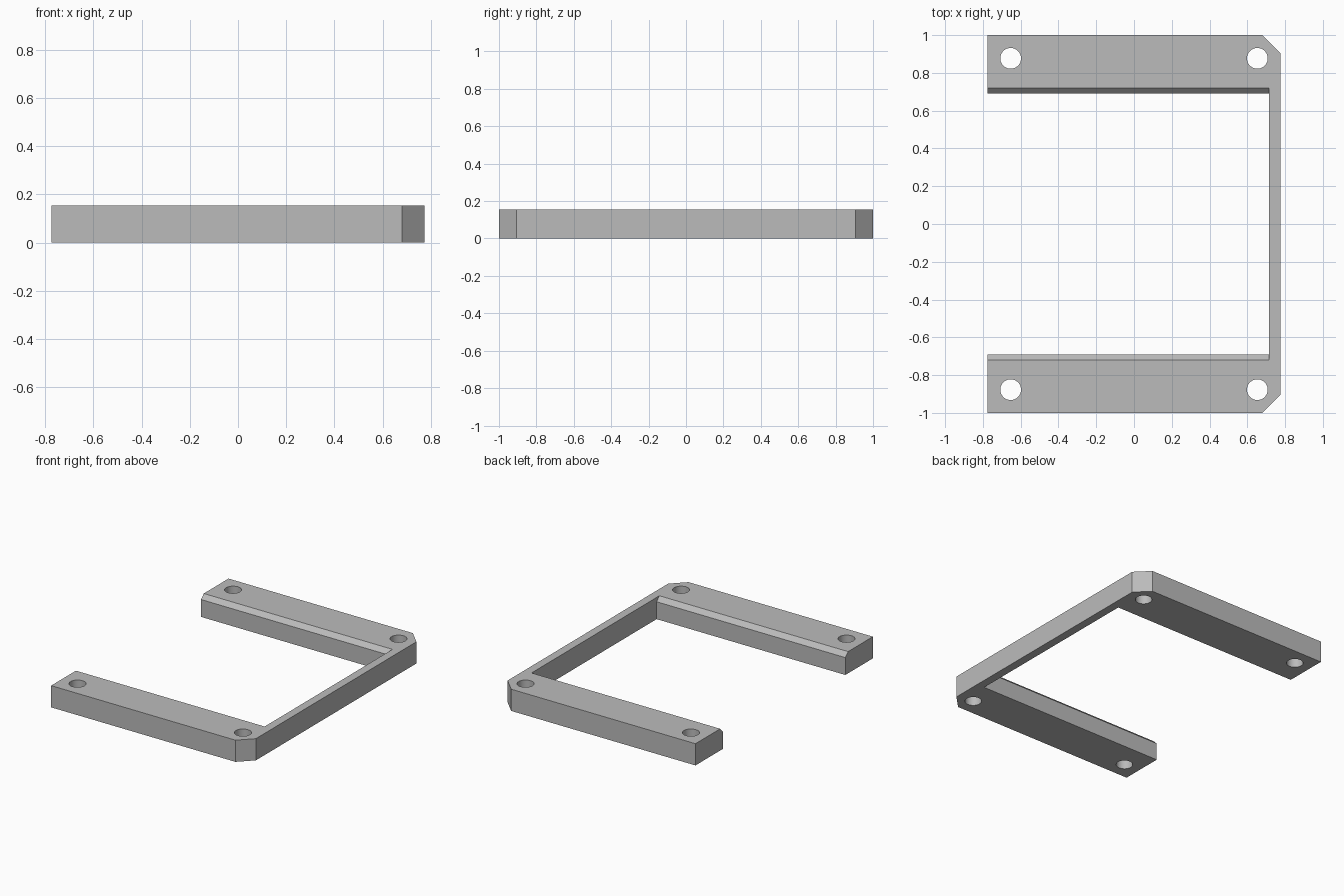
import bpy
import bmesh
from mathutils import Vector

cube = bpy.data.objects.get("Cube")
if cube:
    bpy.data.objects.remove(cube, do_unlink=True)

HX, HY, H = 0.775, 1.0, 0.155      # half sizes and height
CORNER = 0.095                     # corner cut on the wall side
WALL_X = 0.715                     # inner face of the thin wall
GAP, BEVEL = 0.69, 0.031           # half gap between arms, inner edge bevel
HOLE_X, HOLE_Y, HOLE_R = 0.653, 0.877, 0.055

grey = bpy.data.materials.new("grey")
grey.use_nodes = True
colour = (0.5, 0.5, 0.5, 1)
grey.diffuse_color = colour
grey.node_tree.nodes["Principled BSDF"].inputs["Base Color"].default_value = colour


def prism(name, points, offset):
    """Solid made by sweeping a flat outline along an offset."""
    bm = bmesh.new()
    face = bm.faces.new([bm.verts.new(p) for p in points])
    swept = bmesh.ops.extrude_face_region(bm, geom=[face], use_keep_orig=True)
    verts = [g for g in swept["geom"] if isinstance(g, bmesh.types.BMVert)]
    bmesh.ops.translate(bm, vec=Vector(offset), verts=verts)
    bmesh.ops.recalc_face_normals(bm, faces=bm.faces)
    mesh = bpy.data.meshes.new(name)
    bm.to_mesh(mesh)
    bm.free()
    mesh.materials.append(grey)
    obj = bpy.data.objects.new(name, mesh)
    bpy.context.collection.objects.link(obj)
    return obj


def cut(target, cutter):
    """Apply a boolean difference and remove the cutter."""
    cutter.hide_render = True
    mod = target.modifiers.new("cut", 'BOOLEAN')
    mod.operation = 'DIFFERENCE'
    mod.solver = 'EXACT'
    mod.object = cutter
    bpy.context.view_layer.objects.active = target
    bpy.ops.object.modifier_apply(modifier=mod.name)
    bpy.data.objects.remove(cutter, do_unlink=True)


# Plate with two cut corners
outline = [(-HX, -HY), (HX - CORNER, -HY), (HX, CORNER - HY),
           (HX, HY - CORNER), (HX - CORNER, HY), (-HX, HY)]
frame = prism("bracket_frame", [(x, y, 0) for x, y in outline], (0, 0, H))

# Open bay between the arms, flaring out at the top to bevel their inner edges
over = 0.1
flare = GAP + BEVEL + over
bay = [(-GAP, -over), (GAP, -over), (GAP, H - BEVEL), (flare, H + over),
       (-flare, H + over), (-GAP, H - BEVEL)]
cut(frame, prism("bay_cutter", [(-1, y, z) for y, z in bay], (1 + WALL_X, 0, 0)))

# Screw holes
for x in (-HOLE_X, HOLE_X):
    for y in (-HOLE_Y, HOLE_Y):
        bpy.ops.mesh.primitive_cylinder_add(vertices=48, radius=HOLE_R, depth=1,
                                            location=(x, y, 0))
        drill = bpy.context.object
        drill.data.materials.append(grey)
        bpy.context.view_layer.update()
        cut(frame, drill)

# Smooth hole walls, sharp edges elsewhere
bpy.ops.object.select_all(action='DESELECT')
frame.select_set(True)
bpy.context.view_layer.objects.active = frame
bpy.ops.object.shade_smooth_by_angle()
